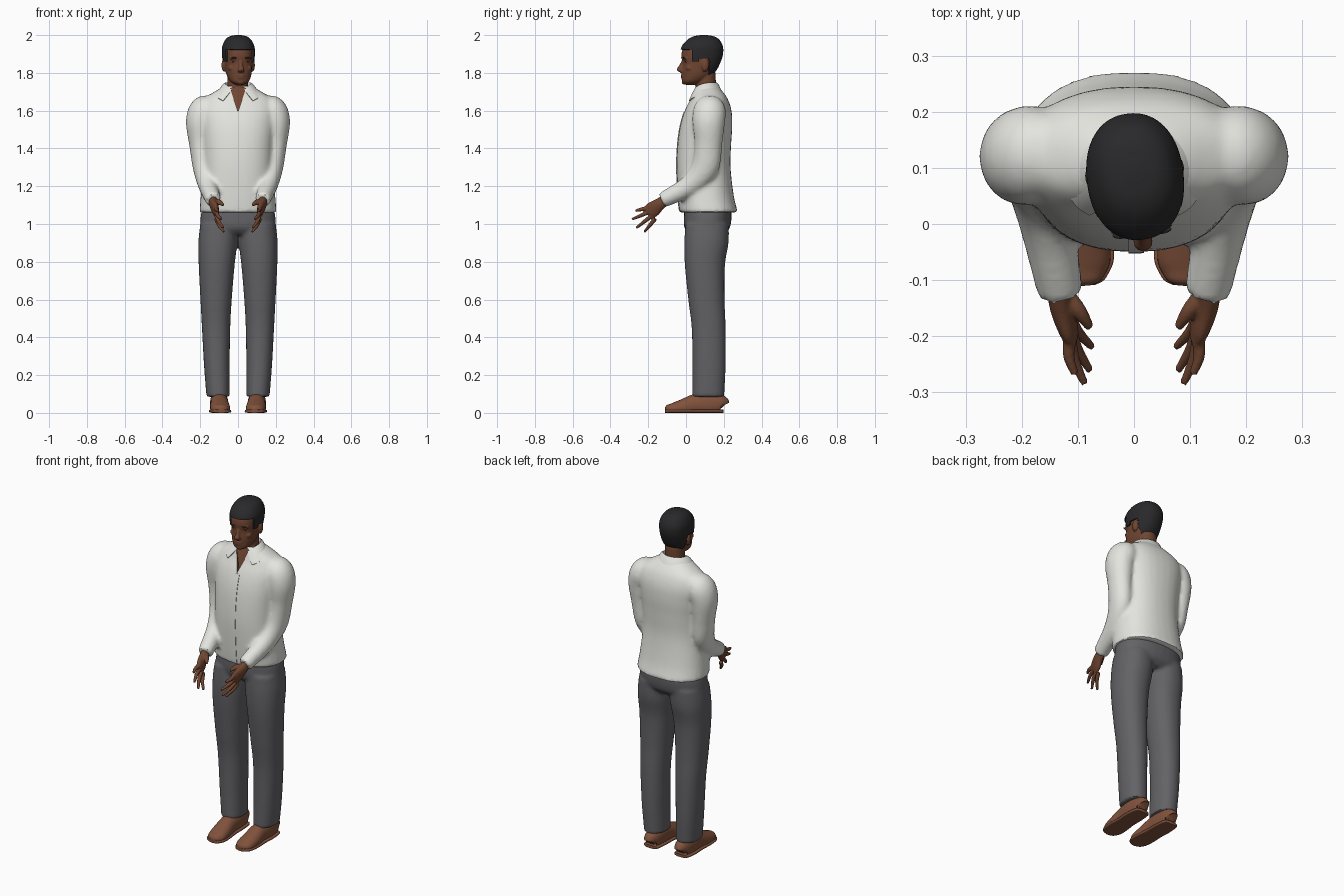
import bpy, bmesh, math
from mathutils import Vector, Matrix

if "Cube" in bpy.data.objects:
    bpy.data.objects.remove(bpy.data.objects["Cube"])


def material(name, *rgb):
    m = bpy.data.materials.new(name)
    m.use_nodes = True
    m.diffuse_color = (*rgb, 1)
    m.node_tree.nodes["Principled BSDF"].inputs["Base Color"].default_value = (*rgb, 1)
    return m


SHIRT = material("off_white_cotton", .78, .78, .74)
PANTS = material("charcoal_cloth", .125, .125, .135)
SKIN = material("brown_skin", .16, .06, .03)
HAIR = material("black_hair", .022, .022, .024)
SHOE = material("tan_leather", .22, .085, .045)
X, Z = Vector((1, 0, 0)), Vector((0, 0, 1))


def finish(name, bm, mat):
    bmesh.ops.recalc_face_normals(bm, faces=bm.faces)
    mesh = bpy.data.meshes.new(name)
    bm.to_mesh(mesh)
    bm.free()
    mesh.materials.append(mat)
    ob = bpy.data.objects.new(name, mesh)
    bpy.context.collection.objects.link(ob)
    return ob


def select(*obs):
    bpy.ops.object.select_all(action="DESELECT")
    for ob in obs:
        ob.select_set(True)
    bpy.context.view_layer.objects.active = obs[0]


def smooth(ob, degrees=40):
    select(ob)
    bpy.ops.object.shade_smooth_by_angle(angle=math.radians(degrees))
    return ob


def bake(ob):
    deps = bpy.context.evaluated_depsgraph_get()
    mesh = bpy.data.meshes.new_from_object(ob.evaluated_get(deps))
    ob.modifiers.clear()
    ob.data = mesh
    return smooth(ob)


def spline(keys, steps):
    """Smooth curve through tuples of any length."""
    k = [Vector(p) for p in keys]
    k = [k[0] * 2 - k[1]] + k + [k[-1] * 2 - k[-2]]
    out = []
    for a, b, c, d in zip(k, k[1:], k[2:], k[3:]):
        for i in range(steps):
            t = i / steps
            out.append((b * 2 + (c - a) * t + (a * 2 - b * 5 + c * 4 - d) * t * t
                        + (b * 3 - a - c * 3 + d) * t ** 3) / 2)
    return out + [k[-2]]


def loft(name, keys, mat, side=1, axis=None, power=2, sides=32, steps=6):
    """Skin superellipse rings along keys of (x, y, z, radius_u, radius_v)."""
    pts = spline([(side * k[0], *k[1:]) for k in keys], steps)
    bm, rings = bmesh.new(), []
    for i, p in enumerate(pts):
        c = Vector(p[:3])
        t = axis or (Vector(pts[min(i + 1, len(pts) - 1)][:3]) - Vector(pts[max(i - 1, 0)][:3])).normalized()
        u = (X - t * X.dot(t)).normalized()
        v = t.cross(u)
        ring = []
        for j in range(sides):
            a = math.tau * j / sides
            cu, sv = (math.copysign(abs(f) ** (2 / power), f) for f in (math.cos(a), math.sin(a)))
            ring.append(bm.verts.new(c + u * cu * p[3] + v * sv * p[4]))
        rings.append(ring)
    for r, q in zip(rings, rings[1:]):
        for j in range(sides):
            bm.faces.new((r[j - 1], r[j], q[j], q[j - 1]))
    bm.faces.new(rings[0])
    bm.faces.new(rings[-1])
    return finish(name, bm, mat)


def ball(name, loc, size, mat):
    bm = bmesh.new()
    bmesh.ops.create_uvsphere(bm, u_segments=16, v_segments=10, radius=1,
                              matrix=Matrix.Translation(loc) @ Matrix.Diagonal((*size, 1)))
    return smooth(finish(name, bm, mat))


def fuse(name, parts, voxel, rounds):
    """Blend overlapping parts into one skin."""
    select(*parts)
    bpy.ops.object.join()
    ob = parts[0]
    ob.name = name
    rm = ob.modifiers.new("blend", "REMESH")
    rm.mode, rm.voxel_size, rm.use_smooth_shade = "VOXEL", voxel, True
    sm = ob.modifiers.new("soften", "SMOOTH")
    sm.factor, sm.iterations = .5, rounds
    return bake(ob)


# Shirt: torso and sleeves
torso = [(0, .12, 1.06, .205, .155), (0, .105, 1.15, .197, .148), (0, .093, 1.3, .185, .143),
         (0, .097, 1.42, .188, .142), (0, .107, 1.52, .198, .138), (0, .117, 1.6, .205, .124),
         (0, .122, 1.66, .185, .1), (0, .115, 1.7, .125, .08), (0, .105, 1.73, .075, .06)]
sleeve = [(.13, .125, 1.63, .05, .06), (.175, .125, 1.605, .078, .085), (.2, .12, 1.54, .076, .086),
          (.198, .118, 1.42, .06, .073), (.183, .1, 1.3, .056, .072), (.16, .02, 1.205, .05, .056),
          (.13, -.125, 1.125, .041, .041)]
parts = [loft("torso", torso, SHIRT, axis=Z, power=2.3)]
parts += [loft("sleeve", sleeve, SHIRT, side=s) for s in (1, -1)]
shirt = fuse("shirt", parts, .011, 5)

# Open neckline cut into the shirt front
bm = bmesh.new()
tri = [[bm.verts.new(p) for p in ((0, y, 1.595), (.06, y + d, 1.77), (-.06, y + d, 1.77))]
       for y, d in ((-.2, 0), (.012, .05))]
for i in range(3):
    bm.faces.new((tri[0][i - 1], tri[0][i], tri[1][i], tri[1][i - 1]))
for t in tri:
    bm.faces.new(t)
wedge = finish("neckline_cutter", bm, SKIN)
wedge.hide_render = True
cut = shirt.modifiers.new("neckline", "BOOLEAN")
cut.operation, cut.solver, cut.object = "DIFFERENCE", "EXACT", wedge
cut.material_mode = "TRANSFER"
bake(shirt)
bpy.data.objects.remove(wedge)

# Button placket laid on the shirt front
bm = bmesh.new()
bmesh.ops.create_grid(bm, x_segments=2, y_segments=40, size=1,
                      matrix=Matrix.Translation((.004, -.3, 1.33)) @ Matrix.Rotation(math.pi / 2, 4, "X")
                      @ Matrix.Diagonal((.014, .262, 1, 1)))
placket = finish("placket", bm, SHIRT)
wrap = placket.modifiers.new("lay", "SHRINKWRAP")
wrap.target, wrap.wrap_method, wrap.offset = shirt, "PROJECT", .003
wrap.use_project_y, wrap.use_negative_direction = True, True
placket.modifiers.new("cloth", "SOLIDIFY").thickness = .004
bake(placket)

# Folded collar, open at the front
bm, rows = bmesh.new(), []
for i in range(33):
    s = i / 16 - 1
    a, drop = s * 2.65, abs(s) ** 4
    row = []
    for r, z, fall in ((.064, 1.715, .05), (.07, 1.75, .035), (.083, 1.742, .04), (.112, 1.688, .035)):
        row.append(bm.verts.new((math.sin(a) * r * (1 + .5 * drop * (r > .1)),
                                 .1 + math.cos(a) * r * .86, z - fall * drop)))
    rows.append(row)
for p, q in zip(rows, rows[1:]):
    for j in range(3):
        bm.faces.new((p[j], p[j + 1], q[j + 1], q[j]))
collar = finish("collar", bm, SHIRT)
collar.modifiers.new("cloth", "SOLIDIFY").thickness = .006
bake(collar)

# Trousers: hips and legs
hips = [(0, .115, 1.1, .185, .12), (0, .115, 1.04, .198, .126), (0, .112, .98, .196, .12), (0, .11, .945, .16, .09)]
leg = [(.1, .112, 1.0, .1, .115), (.107, .108, .9, .103, .117), (.113, .1, .78, .095, .106),
       (.116, .108, .6, .083, .096), (.116, .12, .45, .075, .09), (.112, .122, .25, .068, .088),
       (.105, .118, .085, .062, .084)]
parts = [loft("hips", hips, PANTS, axis=Z, power=2.3)]
parts += [loft("leg", leg, PANTS, side=s, axis=Z, power=2.2) for s in (1, -1)]
fuse("trousers", parts, .01, 4)

# Shoes with soles
upper = [(.1, .198, .035, .022, .03), (.1, .185, .045, .04, .05), (.1, .12, .05, .048, .065),
         (.098, .05, .045, .047, .055), (.096, -.01, .03, .052, .045), (.092, -.07, .02, .05, .032),
         (.088, -.1, .02, .033, .022), (.087, -.11, .02, .012, .01)]
for s, tag in ((1, "left"), (-1, "right")):
    shoe = loft(tag + "_shoe", upper, SHOE, side=s, power=2.2)
    sole = loft(tag + "_sole", [(k[0], k[1], .009, k[3] + .006, .009) for k in upper], SHOE, side=s, power=4)
    for v in shoe.data.vertices:
        v.co.z = max(v.co.z, .008)
    for ob in (shoe, sole):
        smooth(ob)

# Hands: palm, four fingers and a thumb
palm = [(.132, -.095, 1.135, .024, .028), (.13, -.14, 1.105, .022, .033),
        (.12, -.175, 1.078, .019, .042), (.112, -.2, 1.06, .014, .038)]
tips = [(.105, -.268, 1.07), (.088, -.285, 1.025), (.078, -.262, .98), (.074, -.22, .958)]
for s, tag in ((1, "left"), (-1, "right")):
    parts = [loft("palm", palm, SKIN, side=s, sides=16)]
    for i, tip in enumerate(tips):
        root = Vector((.115, -.205 + .014 * i, 1.085 - .019 * i))
        mid = root.lerp(Vector(tip), .5) + X * .006
        parts.append(loft("finger", [(*root, .012, .012), (*mid, .0105, .0105), (*tip, .007, .007)],
                          SKIN, side=s, sides=10))
    thumb = [(.122, -.125, 1.115, .016, .016), (.098, -.155, 1.115, .014, .014), (.078, -.185, 1.1, .008, .008)]
    parts.append(loft("thumb", thumb, SKIN, side=s, sides=10))
    fuse(tag + "_hand", parts, .004, 3)

# Head with neck and face, blended
skull = [(0, .018, 1.737, .02, .025), (0, .032, 1.752, .046, .053), (0, .053, 1.78, .062, .075),
         (0, .066, 1.81, .069, .088), (0, .077, 1.85, .073, .096), (0, .08, 1.89, .076, .105),
         (0, .084, 1.93, .074, .1), (0, .09, 1.965, .058, .076), (0, .092, 1.983, .036, .046),
         (0, .092, 1.99, .006, .008)]
neck = [(0, .108, 1.62, .062, .062), (0, .105, 1.7, .056, .055), (0, .105, 1.8, .054, .052)]
nose = [(0, -.012, 1.872, .007, .008), (0, -.026, 1.84, .01, .011),
        (0, -.034, 1.815, .018, .017), (0, -.022, 1.802, .014, .01)]
parts = [loft("skull", skull, SKIN, axis=Z, power=2.2), loft("neck", neck, SKIN, axis=Z),
         loft("nose", nose, SKIN, axis=Z, sides=12),
         ball("upper_lip", (0, -.018, 1.787), (.024, .011, .006), SKIN),
         ball("lower_lip", (0, -.017, 1.775), (.021, .011, .006), SKIN),
         ball("chin", (0, -.008, 1.752), (.022, .016, .014), SKIN)]
for s in (1, -1):
    parts += [ball("brow", (s * .03, -.009, 1.875), (.026, .012, .008), SKIN),
              ball("cheek", (s * .042, .012, 1.825), (.022, .02, .016), SKIN),
              ball("ear", (s * .077, .092, 1.84), (.012, .02, .034), SKIN)]
head = [fuse("head", parts, .005, 3)]
for s, tag in ((1, "left"), (-1, "right")):
    head += [ball(tag + "_eye", (s * .03, -.004, 1.857), (.014, .008, .005), HAIR),
             ball(tag + "_eyebrow", (s * .032, -.016, 1.88), (.021, .007, .004), HAIR)]


# Cropped hair, trimmed along a hairline that clears the face and ears
def hairline(y):
    return 1.925 if y < .02 else 1.86 if y < .055 else 1.876 if y < .115 else 1.778


cap = [(0, k[1] + .002, k[2] + .01, k[3] + .01, k[4] + .009) for k in skull]
hair = loft("hair", cap, HAIR, axis=Z, power=2.2, sides=72, steps=10)
bm = bmesh.new()
bm.from_mesh(hair.data)
bare = [f for f in bm.faces if f.calc_center_median().z < hairline(f.calc_center_median().y)]
bmesh.ops.delete(bm, geom=bare, context="FACES")
bm.to_mesh(hair.data)
bm.free()
hair.modifiers.new("thickness", "SOLIDIFY").thickness = .012
head.append(bake(hair))

# Turn the head slightly toward its left
pivot = Matrix.Translation((0, .1, 0))
for ob in head:
    ob.data.transform(pivot @ Matrix.Rotation(math.radians(7), 4, "Z") @ pivot.inverted())
